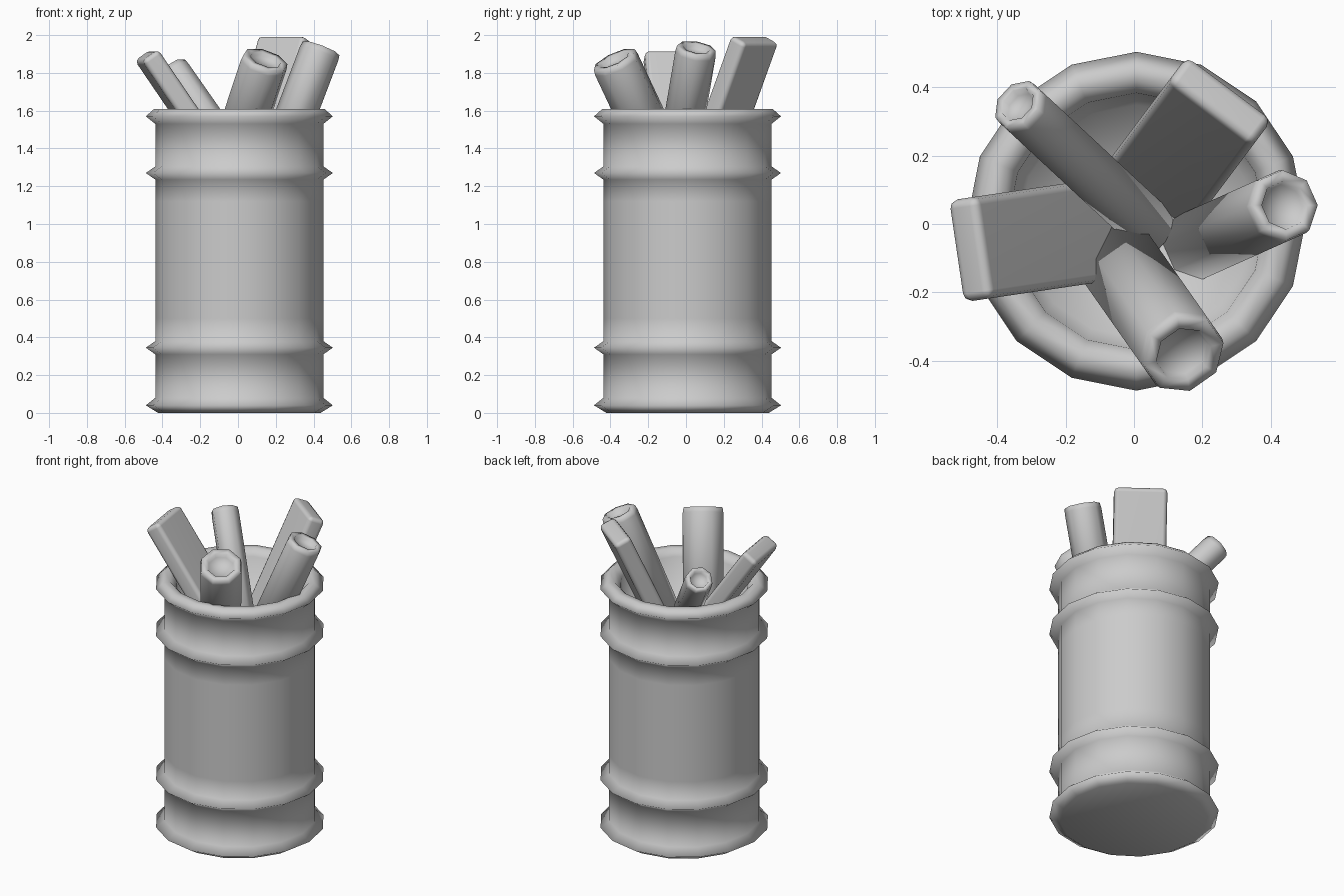
import bpy
import bmesh
from math import cos, sin, pi
from mathutils import Vector, Matrix

cube = bpy.data.objects.get("Cube")
if cube:
    bpy.data.objects.remove(cube, do_unlink=True)

grey = bpy.data.materials.new("plain grey")
grey.use_nodes = True
grey.diffuse_color = (0.6, 0.6, 0.6, 1)
grey.node_tree.nodes["Principled BSDF"].inputs["Base Color"].default_value = (0.6, 0.6, 0.6, 1)


def finish(name, bm, matrix):
    bmesh.ops.recalc_face_normals(bm, faces=bm.faces)
    for f in bm.faces:
        f.smooth = True
    mesh = bpy.data.meshes.new(name)
    bm.to_mesh(mesh)
    bm.free()
    mesh.materials.append(grey)
    obj = bpy.data.objects.new(name, mesh)
    obj.matrix_world = matrix
    bpy.context.collection.objects.link(obj)
    return obj


def lathe(name, profile, sides, matrix):
    """Closed solid of revolution; the profile starts and ends on the axis."""
    bm = bmesh.new()
    rings = []
    for r, z in profile:
        if r == 0:
            rings.append([bm.verts.new((0, 0, z))] * sides)
        else:
            rings.append([bm.verts.new((r * cos(2 * pi * i / sides), r * sin(2 * pi * i / sides), z))
                          for i in range(sides)])
    for a, b in zip(rings, rings[1:]):
        for i in range(sides):
            j = (i + 1) % sides
            bm.faces.new(list(dict.fromkeys((a[i], a[j], b[j], b[i]))))
    return finish(name, bm, matrix)


def leaning(tip, lean):
    """Frame at the tip: z along the lean, x level and across it."""
    z = Vector((lean[0], lean[1], 1)).normalized()
    x = Vector((-z.y, z.x, 0)).normalized()
    y = z.cross(x)
    return Matrix.Translation(tip) @ Matrix((x, y, z)).transposed().to_4x4()


def stick_length(tip, lean):
    return (tip[2] - 1.26) * Vector((lean[0], lean[1], 1)).length


def tube(name, r, tip, lean):
    n = stick_length(tip, lean)
    profile = [(0, -n), (r, -n), (r, -0.03), (r * 0.96, 0), (r * 0.66, 0),
               (r * 0.6, -0.025), (0, -0.025)]
    lathe(name, profile, 8, leaning(tip, lean) @ Matrix.Rotation(pi / 8, 4, 'Z'))


def plank(name, width, thick, tip, lean):
    n = stick_length(tip, lean)
    bm = bmesh.new()
    bmesh.ops.create_cube(bm, size=1)
    bmesh.ops.scale(bm, vec=(width, thick, n), verts=bm.verts)
    bmesh.ops.translate(bm, vec=(0, 0, -n / 2), verts=bm.verts)
    bmesh.ops.bevel(bm, geom=bm.edges[:], offset=0.025, segments=2, profile=0.5, affect='EDGES')
    obj = finish(name, bm, leaning(tip, lean))
    mod = obj.modifiers.new("even_shading", 'WEIGHTED_NORMAL')
    mod.keep_sharp = True


# Barrel: ridged wall, rolled rim and the level fill inside
wall, ridge = 0.445, 0.495
profile = [(0, 0), (0.43, 0), (ridge, 0.04), (wall, 0.08)]
for z in (0.345, 1.27):
    profile += [(wall, z - 0.035), (ridge, z), (wall, z + 0.035)]
    if z < 1:
        profile += [(wall, 0.5), (wall, 1.12)]
profile += [(wall, 1.53), (ridge, 1.57), (0.45, 1.61), (0.41, 1.61),
            (0.375, 1.57), (0.34, 1.3), (0, 1.3)]
lathe("barrel", profile, 16, Matrix.Translation((0.007, 0.008, 0)))

# Scrap pieces sticking out of the barrel
tube("front_pipe", 0.128, (0.145, -0.38, 1.87), (0.33, -0.47))
tube("left_pipe", 0.108, (0.44, 0.055, 1.93), (0.38, 0.17))
tube("back_pipe", 0.082, (-0.34, 0.35, 1.82), (-0.70, 0.65))
plank("right_plank", 0.30, 0.105, (-0.485, -0.075, 1.895), (-0.68, -0.10))
plank("back_plank", 0.31, 0.105, (0.255, 0.365, 1.978), (0.27, 0.36))
